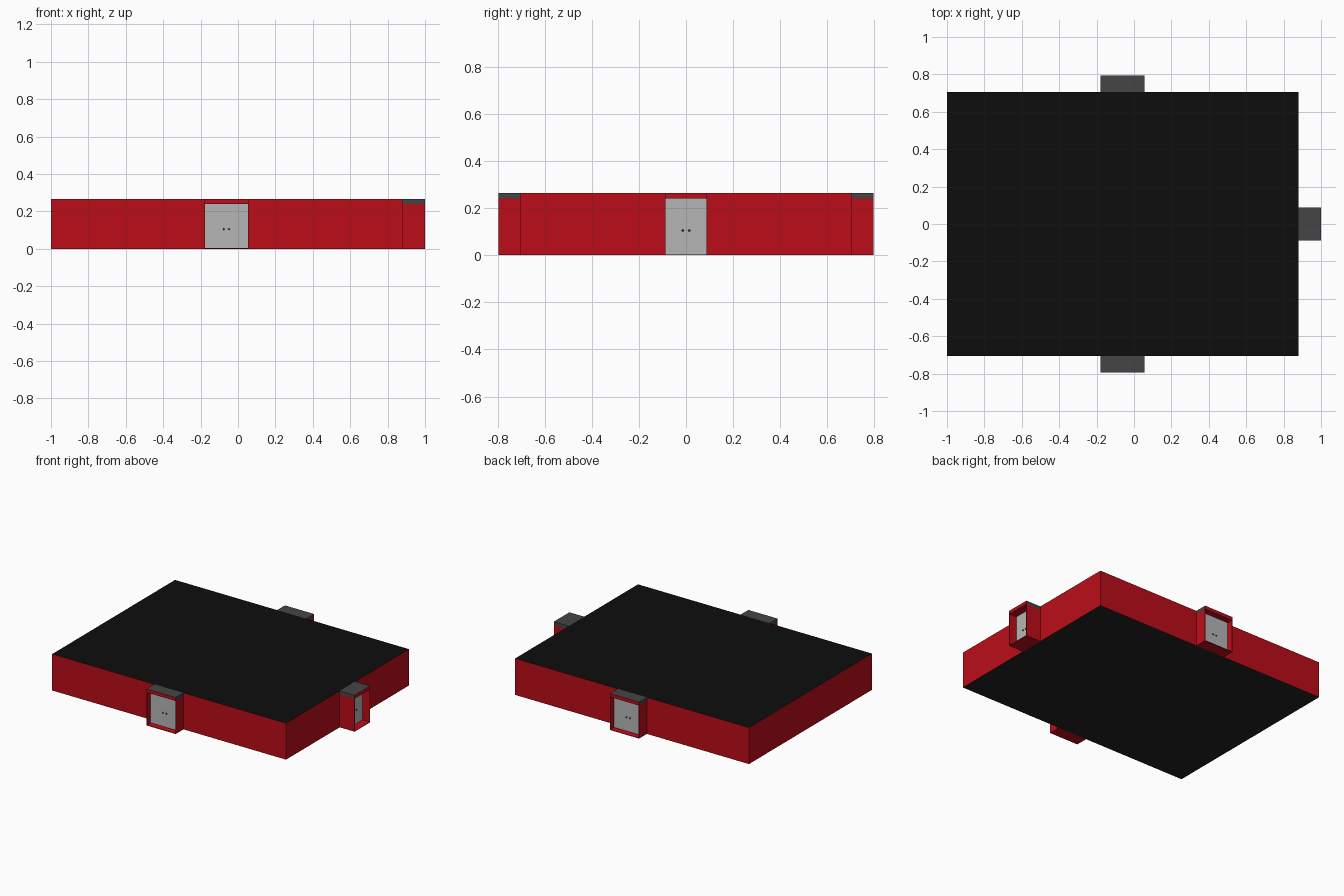
import bpy, bmesh
from math import radians
from mathutils import Matrix, Vector

if "Cube" in bpy.data.objects:
    bpy.data.objects.remove(bpy.data.objects["Cube"])


def material(name, r, g, b):
    m = bpy.data.materials.new(name)
    m.diffuse_color = (r, g, b, 1)
    m.use_nodes = True
    m.node_tree.nodes["Principled BSDF"].inputs["Base Color"].default_value = m.diffuse_color
    return m


RED = material("red_wall", 0.5, 0.004, 0.01)
BLACK = material("black_roof", 0.004, 0.004, 0.004)
DARK = material("dark_floor", 0.016, 0.016, 0.016)
SLATE = material("slate_canopy", 0.06, 0.06, 0.06)
DOOR = material("door_grey", 0.47, 0.47, 0.47)
KNOB = material("knob_grey", 0.06, 0.06, 0.06)


def finish(name, bm, mats, matrix):
    me = bpy.data.meshes.new(name)
    bm.to_mesh(me)
    bm.free()
    for m in mats:
        me.materials.append(m)
    ob = bpy.data.objects.new(name, me)
    ob.matrix_world = matrix
    bpy.context.collection.objects.link(ob)
    return ob


def box(name, lo, hi, mats, pick=lambda n: 0, matrix=Matrix()):
    """Box between two corners; pick(normal) chooses each face's material slot."""
    lo, hi = Vector(lo), Vector(hi)
    bm = bmesh.new()
    bmesh.ops.create_cube(bm, size=1)
    bmesh.ops.scale(bm, vec=hi - lo, verts=bm.verts)
    bmesh.ops.translate(bm, vec=(lo + hi) / 2, verts=bm.verts)
    bm.normal_update()
    for f in bm.faces:
        f.material_index = pick(f.normal)
    return finish(name, bm, mats, matrix)


H, EAVE, T = 0.265, 0.24, 0.003   # hall height, canopy underside, panel thickness

# Main hall: red walls, black top, dark underside
box("main_hall", (-1, -0.705, 0), (0.88, 0.705, H), [RED, BLACK, DARK],
    lambda n: 1 if n.z > 0.5 else 2 if n.z < -0.5 else 0)


def porch(side, width, depth, place):
    """Entrance with a recessed double door, local -y facing outward."""
    w = width / 2
    for label, s in (("left", -1), ("right", 1)):
        xs = sorted((s * w, s * (w - T)))
        box(f"{side}_porch_{label}_wall", (xs[0], -depth, 0), (xs[1], 0, EAVE),
            [RED], matrix=place)
    box(f"{side}_porch_floor", (-w + T, -depth, 0), (w - T, 0, T), [RED], matrix=place)
    # Canopy: slate top and sides, red fascia and ceiling
    box(f"{side}_porch_canopy", (-w, -depth, EAVE), (w, 0, H), [RED, SLATE],
        lambda n: 1 if n.z > 0.5 or abs(n.x) > 0.5 else 0, place)
    # Door panel halfway into the porch
    y = -depth / 2
    box(f"{side}_door", (-w + T, y, T), (w - T, y + T, EAVE), [DOOR], matrix=place)
    # Pair of door knobs
    for label, s in (("left", -1), ("right", 1)):
        bm = bmesh.new()
        bmesh.ops.create_uvsphere(bm, u_segments=12, v_segments=8, radius=0.005)
        for f in bm.faces:
            f.smooth = True
        finish(f"{side}_door_{label}_knob", bm, [KNOB],
               place @ Matrix.Translation((s * 0.014, y - 0.003, 0.105)))


def placed(x, y, angle):
    return Matrix.Translation((x, y, 0)) @ Matrix.Rotation(radians(angle), 4, 'Z')


porch("front", 0.235, 0.09, placed(-0.062, -0.705, 0))
porch("back", 0.235, 0.09, placed(-0.062, 0.705, 180))
porch("right", 0.178, 0.12, placed(0.88, 0, 90))
